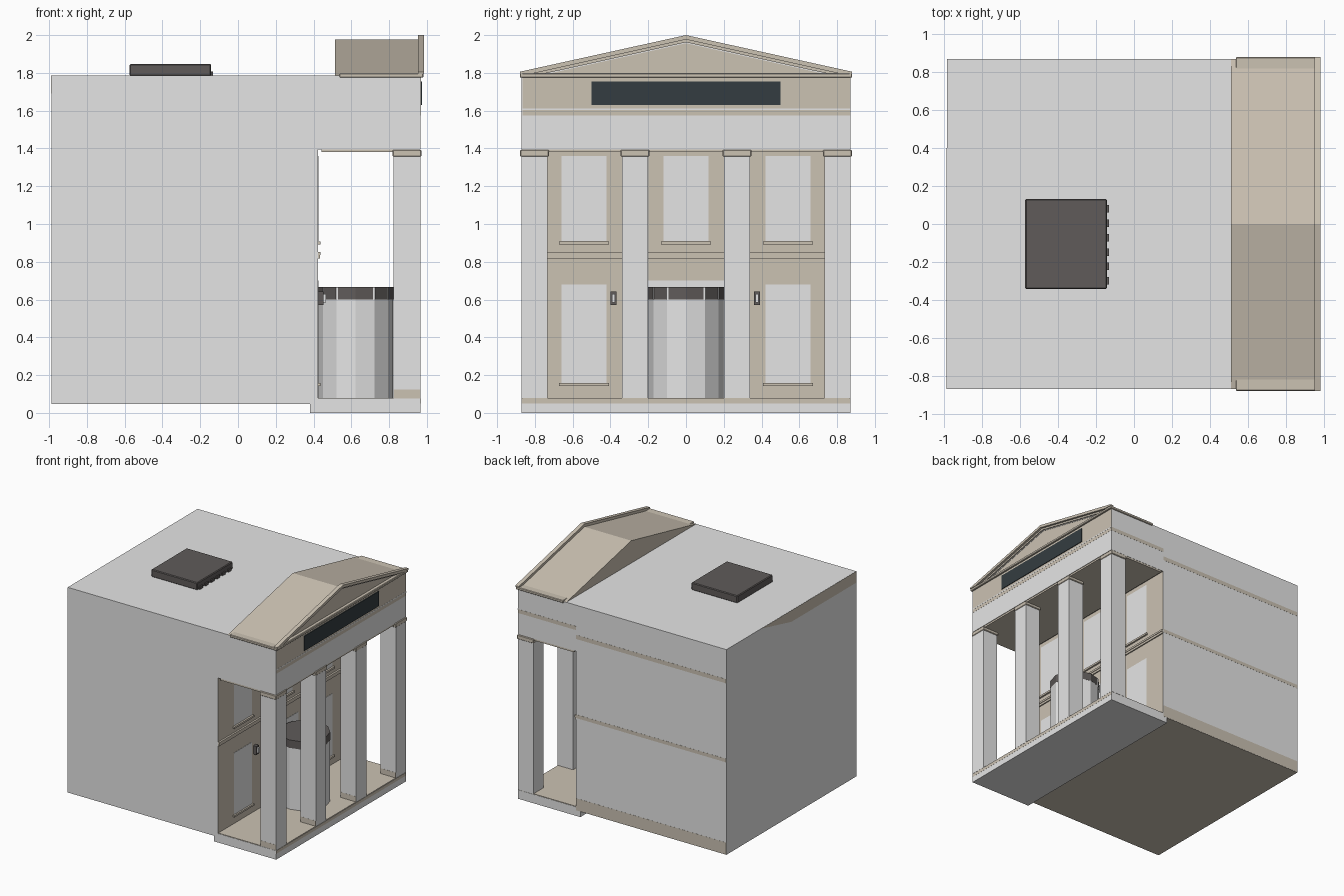
import bpy, bmesh, math

if "Cube" in bpy.data.objects:
    bpy.data.objects.remove(bpy.data.objects["Cube"])


def material(name, rgb):
    m = bpy.data.materials.new(name)
    m.diffuse_color = (*rgb, 1)
    m.use_nodes = True
    m.node_tree.nodes["Principled BSDF"].inputs["Base Color"].default_value = m.diffuse_color
    return m


GREY = material("light grey stone", (0.785, 0.785, 0.785))
TAN = material("tan stone", (0.60, 0.54, 0.45))
DARK = material("dark metal", (0.115, 0.105, 0.102))
NAVY = material("dark blue panel", (0.034, 0.046, 0.052))


def finish(name, bm, *mats):
    bmesh.ops.recalc_face_normals(bm, faces=bm.faces)
    me = bpy.data.meshes.new(name)
    bm.to_mesh(me)
    bm.free()
    for m in mats:
        me.materials.append(m)
    ob = bpy.data.objects.new(name, me)
    bpy.context.collection.objects.link(ob)
    return ob


def box(name, x, y, z, mat, bevel=0):
    bm = bmesh.new()
    bmesh.ops.create_cube(bm, size=1)
    for v in bm.verts:
        for i, (a, b) in enumerate((x, y, z)):
            v.co[i] = a if v.co[i] < 0 else b
    if bevel:
        bmesh.ops.bevel(bm, geom=bm.edges[:], offset=bevel, segments=1, affect='EDGES')
    return finish(name, bm, mat)


def prism(name, profile, axis, a, b, *mats):
    """Extrude a 2D profile along x (profile is y, z) or y (profile is x, z)."""
    bm = bmesh.new()
    put = (lambda p, t: (t, *p)) if axis == 'x' else (lambda p, t: (p[0], t, p[1]))
    lo = [bm.verts.new(put(p, a)) for p in profile]
    hi = [bm.verts.new(put(p, b)) for p in profile]
    bm.faces.new(lo)
    bm.faces.new(hi[::-1])
    n = len(profile)
    for i in range(n):
        j = (i + 1) % n
        bm.faces.new((lo[i], lo[j], hi[j], hi[i]))
    return finish(name, bm, *mats)


W = 0.87       # half width of the building
WALL = 0.423   # recessed front wall
FRONT = 0.967  # front of the portico
TOP = 1.786    # flat roof height

# Main block with overhanging entablature; underside and recessed wall are tan
body = prism("main_block", [(-0.988, 0.047), (WALL, 0.047), (WALL, 1.395), (FRONT, 1.395),
                            (FRONT, TOP), (-0.988, TOP)], 'y', -W, W, GREY, TAN)
for f in body.data.polygons:
    recessed = f.normal.x > 0.9 and f.center.x < 0.5
    if f.normal.z < -0.9 or recessed:
        f.material_index = 1

# Plinth, paved floor and portico ceiling
box("plinth", (0.382, FRONT), (-W, W), (0, 0.075), GREY)
box("portico_floor", (WALL, FRONT - 0.002), (-W + 0.002, W - 0.002), (0.074, 0.08), TAN)
box("plinth_band", (FRONT - 0.002, FRONT + 0.001), (-W, W), (0.05, 0.076), TAN)
box("portico_ceiling", (0.443, FRONT - 0.005), (-W + 0.002, W - 0.002), (1.38, 1.396), TAN)

# Square columns with capitals and base bands
for yc in (-0.802, -0.27, 0.27, 0.802):
    box("column", (0.822, FRONT), (yc - 0.068, yc + 0.068), (0.078, 1.37), GREY)
    box("capital", (0.818, FRONT + 0.004), (yc - 0.076, yc + 0.076), (1.357, 1.392), TAN, 0.004)
    y = yc - 0.068
    box("column_base_band", (0.823, FRONT - 0.001), (y - 0.001, y + 0.001), (0.08, 0.125), TAN)

# Window panels and sills on the recessed wall
for yc in (-0.54, 0, 0.54):
    box("upper_window", (WALL - 0.002, WALL + 0.002), (yc - 0.12, yc + 0.12), (0.91, 1.36), GREY)
    box("upper_sill", (WALL, 0.438), (yc - 0.133, yc + 0.133), (0.892, 0.908), TAN)
for yc in (-0.54, 0.54):
    box("lower_window", (WALL - 0.002, WALL + 0.002), (yc - 0.12, yc + 0.12), (0.155, 0.68), GREY)
    box("lower_sill", (WALL, 0.438), (yc - 0.133, yc + 0.133), (0.142, 0.157), TAN)
box("door_panel", (WALL - 0.002, WALL + 0.002), (-0.2, 0.2), (0.08, 0.70), GREY)

# Storey moulding across the recessed wall
box("storey_moulding", (WALL, 0.433), (-W, W), (0.818, 0.836), TAN)
box("storey_moulding_top", (WALL, 0.438), (-W, W), (0.836, 0.852), TAN)

# Wall lanterns
for yc in (-0.383, 0.376):
    box("lantern_back", (WALL, 0.452), (yc - 0.016, yc + 0.016), (0.57, 0.642), DARK)
    box("lantern_glass", (0.452, 0.467), (yc - 0.008, yc + 0.008), (0.585, 0.63), GREY)


# Twelve-sided entrance drum with dark canopy ring and light joints
def drum(name, radius, z0, z1, mat):
    bm = bmesh.new()
    bmesh.ops.create_cone(bm, cap_ends=True, segments=12, radius1=radius, radius2=radius,
                          depth=z1 - z0)
    bmesh.ops.translate(bm, verts=bm.verts, vec=(0.622, 0, (z0 + z1) / 2))
    return finish(name, bm, mat)


drum("entrance_drum", 0.199, 0.078, 0.61, GREY)
drum("drum_canopy", 0.2, 0.60, 0.667, DARK)
for k in (30, 60, 120, 150, 210, 240, 300, 330):
    cx = 0.622 + 0.195 * math.cos(math.radians(k))
    cy = 0.195 * math.sin(math.radians(k))
    box("canopy_joint", (cx - 0.006, cx + 0.006), (cy - 0.006, cy + 0.006), (0.60, 0.664), GREY)

# Frieze facing and sign panel
box("frieze", (FRONT - 0.002, FRONT + 0.001), (-W + 0.005, W), (1.575, 1.777), TAN)
box("frieze_line", (FRONT, FRONT + 0.002), (-W + 0.005, W), (1.603, 1.611), GREY)
box("sign_panel", (FRONT, 0.974), (-0.5, 0.5), (1.63, 1.755), NAVY)

# Cornice and gabled roof
box("cornice", (0.537, 0.982), (-0.88, 0.88), (1.775, 1.797), TAN, 0.004)
prism("gable_roof", [(-W, TOP), (W, TOP), (0, 1.976)], 'x', 0.513, 0.954, TAN)

# Raked mouldings along the gable, mirrored left and right
for s in (-1, 1):
    prism("rake_moulding", [(s * 0.88, 1.795), (s * 0.88, 1.806), (0, 2.0), (0, 1.977),
                            (s * 0.81, 1.797)], 'x', 0.952, 0.985, TAN)
    prism("inner_rake", [(s * 0.81, 1.797), (0, 1.977), (0, 1.962), (s * 0.745, 1.797)],
          'x', 0.952, 0.966, TAN)
    prism("rake_joint", [(s * 0.745, 1.797), (0, 1.962), (0, 1.957), (s * 0.722, 1.797)],
          'x', 0.952, 0.957, GREY)

# Painted string courses on the rear-side wall
for z0, z1 in ((0.048, 0.15), (0.83, 0.86), (1.50, 1.535)):
    box("string_course", (-0.987, WALL - 0.001), (W - 0.002, W + 0.001), (z0, z1), TAN)
box("portico_string_course", (WALL, FRONT), (W - 0.002, W + 0.001), (1.575, 1.607), TAN)

# Painted band along the top of the back wall
prism("back_wall_band", [(-W, 1.69), (0.0, 1.69), (0.4, TOP - 0.001), (-W, TOP - 0.001)],
      'x', -0.989, -0.987, TAN)

# Rooftop unit with vent fins
box("rooftop_unit", (-0.574, -0.142), (-0.343, 0.132), (TOP - 0.002, 1.848), DARK, 0.006)
for i in range(6):
    y = 0.08 - i * 0.076
    box("vent_fin", (-0.15, -0.132), (y - 0.02, y + 0.02), (TOP, 1.808), DARK)
